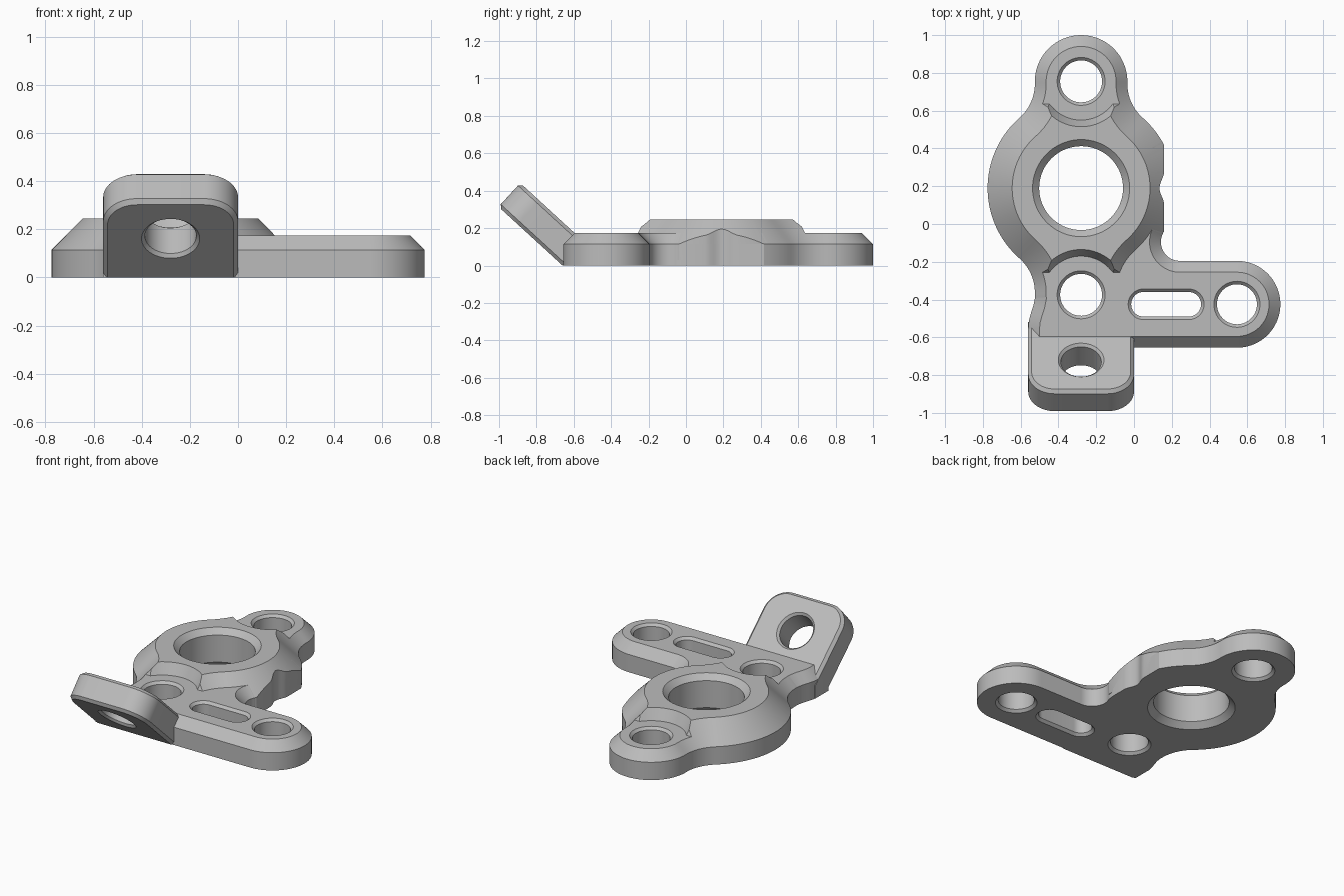
import bpy, bmesh
from math import sin, cos, radians, degrees, atan2, acos, sqrt, pi
from mathutils import Vector, Matrix

if "Cube" in bpy.data.objects:
    bpy.data.objects.remove(bpy.data.objects["Cube"])

metal = bpy.data.materials.new("grey metal")
metal.use_nodes = True
metal.diffuse_color = (0.5, 0.5, 0.5, 1)
for node in metal.node_tree.nodes:
    if node.type == "BSDF_PRINCIPLED":
        node.inputs["Base Color"].default_value = (0.5, 0.5, 0.5, 1)


def arc(c, r, a0, a1, step=5):
    """Points on an arc; clockwise when a1 < a0."""
    n = max(1, round(abs(a1 - a0) / step))
    angles = [radians(a0 + (a1 - a0) * i / n) for i in range(n + 1)]
    return [(c[0] + r * cos(a), c[1] + r * sin(a)) for a in angles]


def inset(pts, d):
    """Mitred inward offset of a counter-clockwise outline."""
    out = []
    for i, p in enumerate(pts):
        e1 = (p - pts[i - 1]).normalized()
        e2 = (pts[(i + 1) % len(pts)] - p).normalized()
        n1, n2 = Vector((-e1.y, e1.x)), Vector((-e2.y, e2.x))
        out.append(p + (n1 + n2) * (d / (1 + n1.dot(n2))))
    return out


def loft(name, outline, levels, matrix=Matrix()):
    """Closed solid: one offset copy of the outline per (inset, height)."""
    pts = []
    for p in map(Vector, outline):
        if not pts or (p - pts[-1]).length > 1e-4:
            pts.append(p)
    if (pts[0] - pts[-1]).length < 1e-4:
        pts.pop()
    bm = bmesh.new()
    rings = [[bm.verts.new((p.x, p.y, z)) for p in inset(pts, d)] for d, z in levels]
    bm.faces.new(rings[0][::-1])
    bm.faces.new(rings[-1])
    n = len(pts)
    for a, b in zip(rings, rings[1:]):
        for i in range(n):
            j = (i + 1) % n
            bm.faces.new((a[i], a[j], b[j], b[i]))
    bm.transform(matrix)
    bmesh.ops.recalc_face_normals(bm, faces=bm.faces)
    mesh = bpy.data.meshes.new(name)
    bm.to_mesh(mesh)
    bm.free()
    obj = bpy.data.objects.new(name, mesh)
    bpy.context.scene.collection.objects.link(obj)
    return obj


cutters = []


def cutter(name, outline, levels, matrix=Matrix()):
    obj = loft(name, outline, levels, matrix)
    obj.hide_render = True
    cutters.append(obj)
    return obj


def hole(name, outline, top, chamfer, matrix=Matrix()):
    """Through hole, chamfered at both mouths."""
    e = chamfer + 0.01
    return cutter(name, outline, [(-e, -0.01), (0, chamfer), (0, top - chamfer),
                                  (-e, top + 0.01)], matrix)


def box(name, x0, x1, y0, y1, z0, z1):
    return cutter(name, [(x0, y0), (x1, y0), (x1, y1), (x0, y1)], [(0, z0), (0, z1)])


def finish(obj, cuts):
    """Subtract the cutters, then colour and shade the part."""
    for c in cuts:
        mod = obj.modifiers.new(c.name, "BOOLEAN")
        mod.operation, mod.solver, mod.object = "DIFFERENCE", "EXACT", c
    bpy.context.view_layer.update()
    graph = bpy.context.evaluated_depsgraph_get()
    mesh = bpy.data.meshes.new_from_object(obj.evaluated_get(graph))
    obj.modifiers.clear()
    obj.data = mesh
    mesh.materials.clear()
    mesh.materials.append(metal)
    bpy.ops.object.select_all(action="DESELECT")
    obj.select_set(True)
    bpy.context.view_layer.objects.active = obj
    bpy.ops.object.shade_smooth_by_angle(angle=radians(28))


# Main dimensions
HUB, HUB_R = (-0.28, 0.19), 0.495
LOBE_R, REACH, BLEND = 0.245, 0.565, 0.24
ARM, ARM_R = (0.545, -0.425), 0.23
FLAT = 0.16
hx, hy = HUB
back, front = (hx, hy + REACH), (hx, hy - REACH)

# Concave blends between hub and lobes
R1, R2 = HUB_R + BLEND, LOBE_R + BLEND
along = (REACH**2 + R1**2 - R2**2) / (2 * REACH)
side = sqrt(R1**2 - along**2)
t = degrees(atan2(along, side))
phi = degrees(atan2(along - REACH, side))
wrap = (arc((hx + side, hy + along), BLEND, 180 + t, 180 + phi)
        + arc(back, LOBE_R, phi, 180 - phi)
        + arc((hx - side, hy + along), BLEND, -phi, -t)
        + arc(HUB, HUB_R, 180 - t, 180 + t, 3)
        + arc((hx - side, hy - along), BLEND, t, phi))
hub_outline = (arc(HUB, HUB_R, -t, t, 3) + wrap
               + arc(front, LOBE_R, 180 + phi, 360 - phi)
               + arc((hx + side, hy - along), BLEND, 180 - phi, 180 - t))

# Shallow notch in the flat side
notch = [(FLAT - 0.0125 * (1 + cos(pi * k / 6)), hy + 0.09 * k / 6) for k in range(-6, 7)]

# Plate outline: arm, inner corner, flat side, hub, tab root
corner_r = 0.1
corner_y = ARM[1] + ARM_R + corner_r
corner = (hx + sqrt((HUB_R + corner_r)**2 - (hy - corner_y)**2), corner_y)
corner_a = degrees(atan2(hy - corner[1], hx - corner[0]))
flat_a = degrees(acos((FLAT - hx) / HUB_R))
plate_outline = (arc(ARM, ARM_R, -90, 90)
                 + arc(corner, corner_r, 270, corner_a) + [(FLAT, 0.0)] + notch
                 + arc(HUB, HUB_R, flat_a, t, 3) + wrap
                 + arc(front, LOBE_R, 180 + phi, 184)
                 + [(-0.532, -0.43), (-0.545, -0.47), (-0.556, -0.51),
                    (-0.56, -0.55), (-0.56, ARM[1] - ARM_R)])

# Holes
bore = hole("bore_cutter", arc(HUB, 0.222, 0, 360), 0.245, 0.035)
bolts = [hole("bolt_cutter", arc(c, 0.111, 0, 360, 8), 0.175, 0.016) for c in (back, front)]
arm_hole = hole("arm_hole_cutter", arc(ARM, 0.106, 0, 360, 8), 0.175, 0.016)
slot = hole("slot_cutter", arc((0.29, ARM[1]), 0.065, -90, 90, 10)
            + arc((0.05, ARM[1]), 0.065, 90, 270, 10), 0.175, 0.016)

# Spot faces that lower the lobes beside the hub
spot = ([(-0.9, 0.605)] + arc(back, 0.24, 220, 320)
        + [(0.4, 0.605), (0.4, 1.2), (-0.9, 1.2)])
spot_levels = [(0.035, 0.175), (0, 0.245), (-0.0275, 0.3)]
spots = [cutter("back_spot_cutter", spot, spot_levels),
         cutter("front_spot_cutter", [(x, 2 * hy - y) for x, y in spot[::-1]], spot_levels)]
trim = cutter("flat_side_cutter", [(0.5, -0.6), (0.5, 0.9), (FLAT, 0.9)] + notch[::-1]
              + [(FLAT, -0.6)], [(0, -0.1), (0, 0.4)])

# Base plate with arm
plate = loft("base_plate", plate_outline, [(0, 0), (0, 0.115), (0.06, 0.175)])
finish(plate, [bore, arm_hole, slot] + bolts)

# Raised hub
hub = loft("raised_hub", hub_outline, [(0, 0.03), (0, 0.115), (0.13, 0.245)])
finish(hub, spots + [trim, bore] + bolts)

# Tilted tab
a, thick, length, r = radians(42.5), 0.172, 0.465, 0.14
slope = Matrix(((1, 0, 0, 0), (0, -cos(a), sin(a), -0.66),
                (0, sin(a), cos(a), 0), (0, 0, 0, 1)))
tab_outline = ([(-0.56, -0.4), (0, -0.4)] + arc((-r, length - r), r, 0, 90)
               + arc((r - 0.56, length - r), r, 90, 180))
b = 0.018
tab = loft("tilted_tab", tab_outline,
           [(b, 0), (0, b), (0, thick - b), (b, thick)], slope)
tab_hole = hole("tab_hole_cutter", arc((hx, 0.239), 0.107, 0, 360, 8), thick, 0.014, slope)
finish(tab, [tab_hole, box("floor_cutter", -1, 1, -2, 1, -1, 0),
             box("root_cutter", -1, 1, -0.52, 1, -0.9, 1)])

for c in cutters:
    bpy.data.objects.remove(c)
